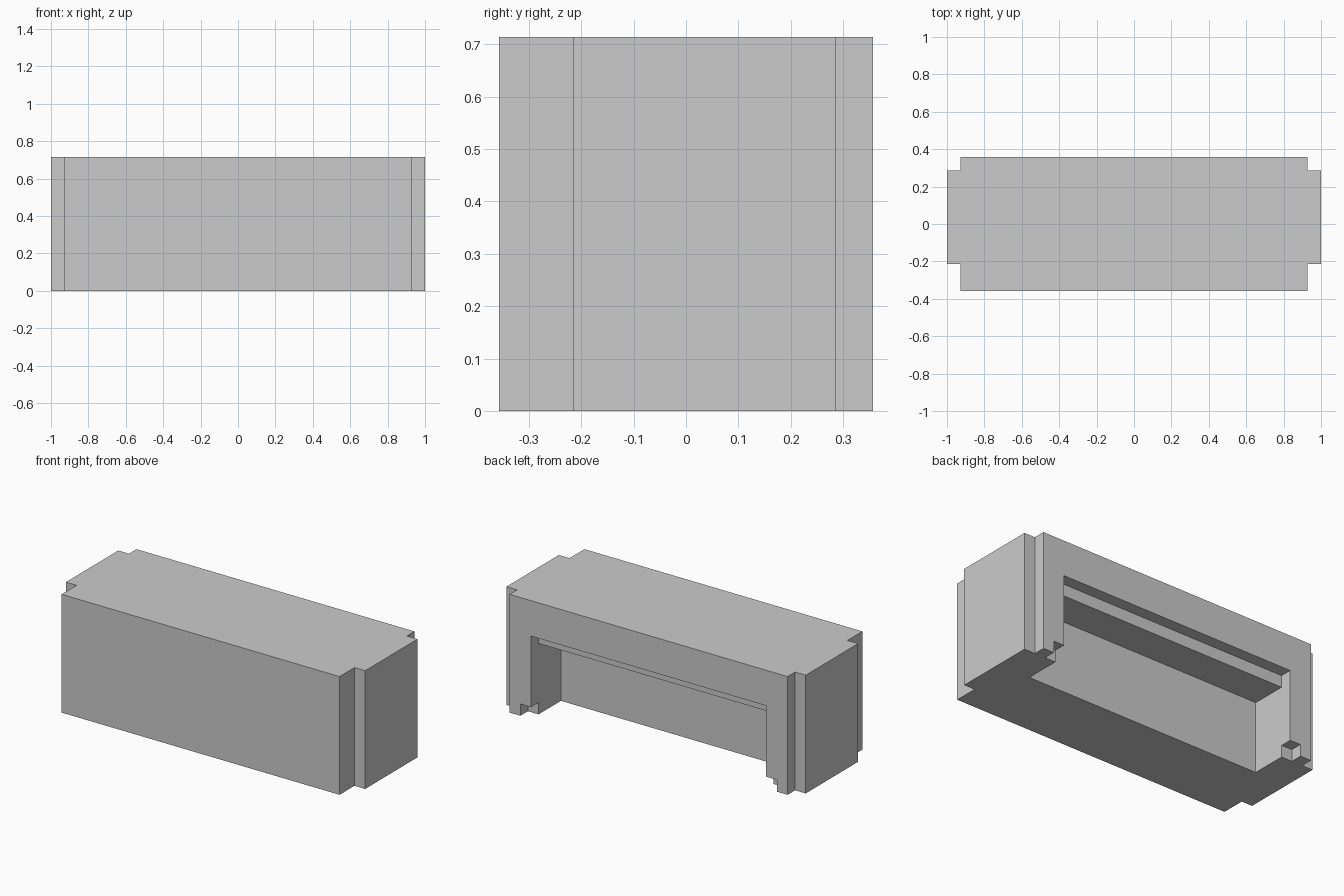
import bpy, bmesh
from mathutils import Vector

if "Cube" in bpy.data.objects:
    bpy.data.objects.remove(bpy.data.objects["Cube"])

U = 1 / 14  # module: the body is 28 x 10 x 10 modules


def prism(name, points, direction):
    """Closed prism from a flat outline swept along a direction (in modules)."""
    bm = bmesh.new()
    face = bm.faces.new([bm.verts.new(Vector(p) * U) for p in points])
    swept = bmesh.ops.extrude_face_region(bm, geom=[face])
    moved = [g for g in swept["geom"] if isinstance(g, bmesh.types.BMVert)]
    bmesh.ops.translate(bm, verts=moved, vec=Vector(direction) * U)
    bmesh.ops.recalc_face_normals(bm, faces=bm.faces)
    mesh = bpy.data.meshes.new(name)
    bm.to_mesh(mesh)
    bm.free()
    ob = bpy.data.objects.new(name, mesh)
    bpy.context.collection.objects.link(ob)
    return ob


def cut(target, cutter):
    mod = target.modifiers.new(cutter.name, "BOOLEAN")
    mod.operation = "DIFFERENCE"
    mod.solver = "EXACT"
    mod.object = cutter
    cutter.hide_render = True
    cutter.hide_set(True)


grey = bpy.data.materials.new("plain grey")
grey.diffuse_color = (0.6, 0.6, 0.6, 1)
grey.use_nodes = True
grey.node_tree.nodes["Principled BSDF"].inputs["Base Color"].default_value = grey.diffuse_color

# Body: block with stepped vertical corners
half = [(13, -5), (13, -3), (14, -3), (14, 4), (13, 4), (13, 5)]
outline = half + [(-x, y) for x, y in reversed(half)]
body = prism("body", [(x, y, 0) for x, y in outline], (0, 0, 10))
body.data.materials.append(grey)

# Rear recess, open below, with a one-module step under the lintel
recess = [(1, -1), (6, -1), (6, 7), (4, 7), (4, 6), (1, 6)]
recess_cutter = prism("recess_cutter", [(-11, y, z) for y, z in recess], (22, 0, 0))
recess_cutter.data.materials.append(grey)

# Small notches at the foot of both jambs
notch = [(4, -1), (6, -1), (6, 1), (4, 1)]
foot_cutter = prism("foot_notch_cutter", [(-12, y, z) for y, z in notch], (24, 0, 0))
foot_cutter.data.materials.append(grey)

cut(body, recess_cutter)
cut(body, foot_cutter)
